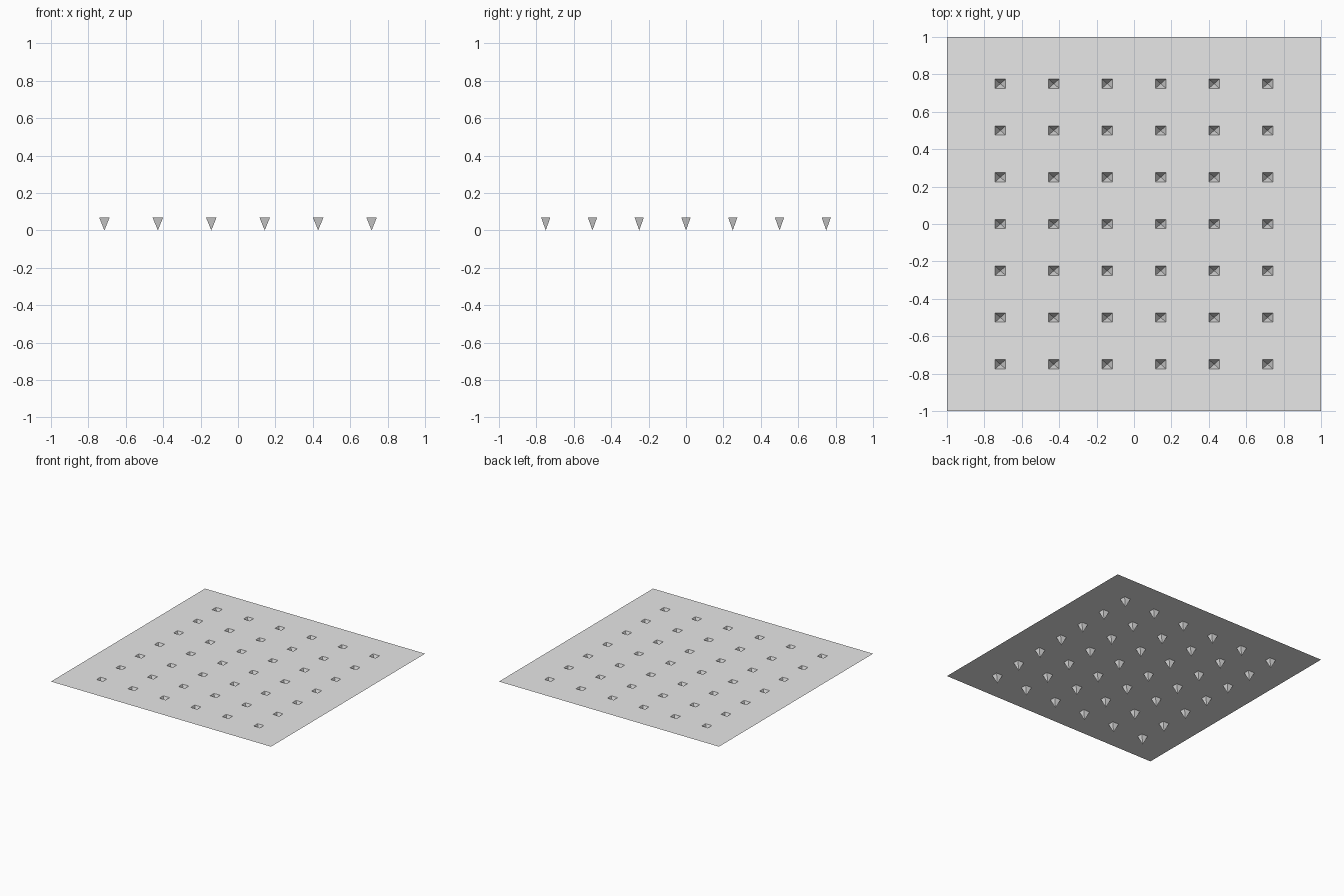
import bpy
import bmesh

cube = bpy.data.objects.get("Cube")
if cube:
    bpy.data.objects.remove(cube, do_unlink=True)

SIZE, DEPTH = 2.0, 0.07
COLUMNS, ROWS = 6, 7
PIT_SHARE = 0.2          # pit width as a share of the pit spacing

# Plain grey
grey = bpy.data.materials.new("plain_grey")
grey.use_nodes = True
colour = (0.8, 0.8, 0.8, 1)
grey.diffuse_color = colour
grey.node_tree.nodes["Principled BSDF"].inputs["Base Color"].default_value = colour


def cut_lines(count):
    """Sheet edges plus both sides of every evenly spaced pit."""
    step = SIZE / (count + 1)
    half = step * PIT_SHARE / 2
    lines = [-SIZE / 2]
    for i in range(1, count + 1):
        centre = -SIZE / 2 + i * step
        lines += [centre - half, centre + half]
    return lines + [SIZE / 2]


# Thin sheet divided along the pit sides
xs, ys = cut_lines(COLUMNS), cut_lines(ROWS)
bm = bmesh.new()
grid = [[bm.verts.new((x, y, DEPTH)) for y in ys] for x in xs]
pits = []
for i in range(len(xs) - 1):
    for j in range(len(ys) - 1):
        face = bm.faces.new((grid[i][j], grid[i + 1][j],
                             grid[i + 1][j + 1], grid[i][j + 1]))
        if i % 2 and j % 2:
            pits.append(face)

# Pointed pits pushed down from the sheet
tips = bmesh.ops.poke(bm, faces=pits)["verts"]
for tip in tips:
    tip.co.z = 0

mesh = bpy.data.meshes.new("pitted_sheet")
bm.to_mesh(mesh)
bm.free()
mesh.materials.append(grey)
sheet = bpy.data.objects.new("pitted_sheet", mesh)
bpy.context.collection.objects.link(sheet)
